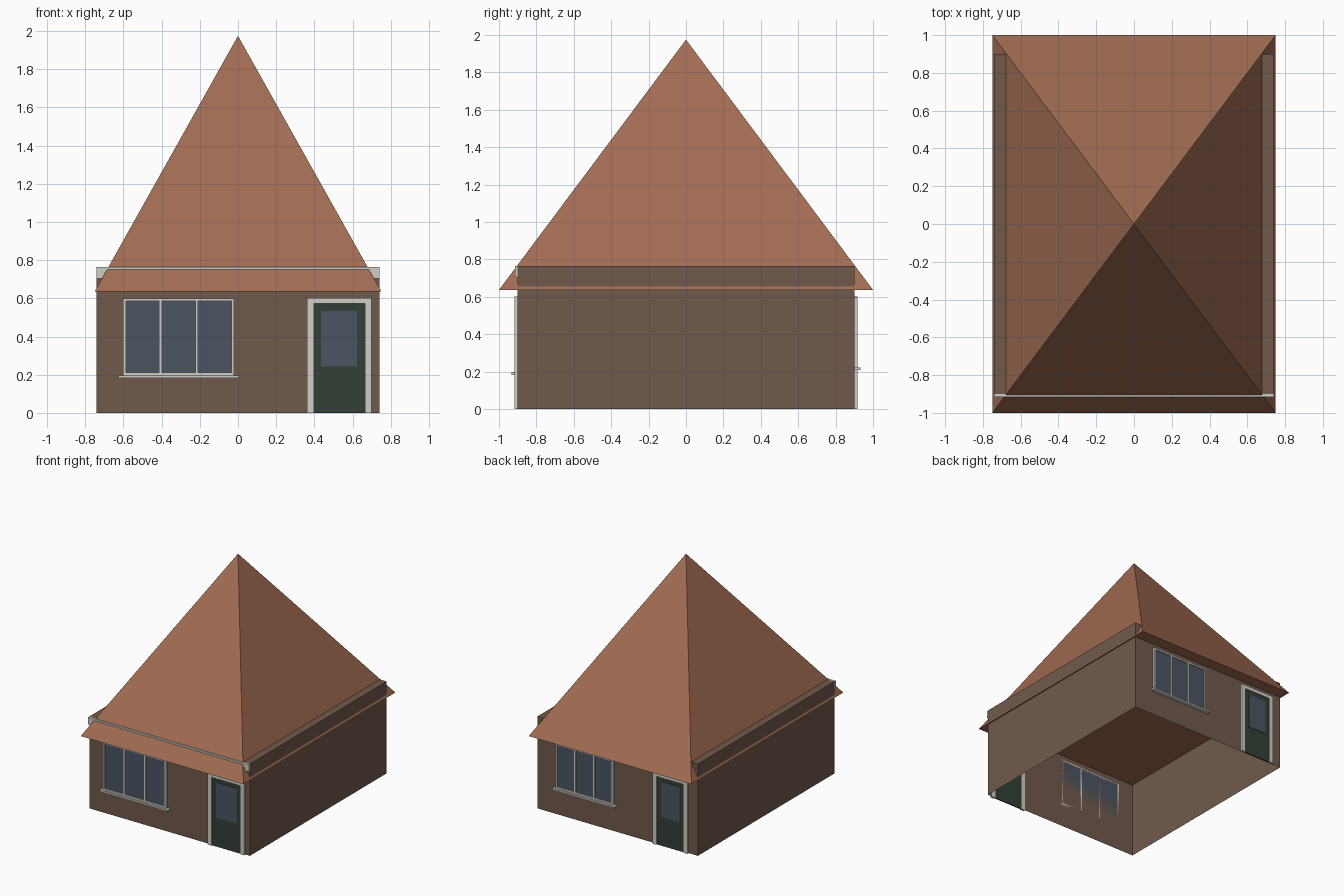
import bpy, bmesh

if "Cube" in bpy.data.objects:
    bpy.data.objects.remove(bpy.data.objects["Cube"])


def material(name, rgb):
    m = bpy.data.materials.new(name)
    m.diffuse_color = (*rgb, 1)
    m.use_nodes = True
    m.node_tree.nodes["Principled BSDF"].inputs["Base Color"].default_value = m.diffuse_color
    return m


ROOF = material("roof_tile", (0.36, 0.15, 0.085))
WALL = material("brown_brick", (0.165, 0.102, 0.072))
WHITE = material("white_trim", (0.63, 0.63, 0.58))
GLASS = material("dark_glass", (0.07, 0.09, 0.125))
GREEN = material("green_paint", (0.034, 0.05, 0.037))


def finish(name, bm, mat):
    bmesh.ops.recalc_face_normals(bm, faces=bm.faces)
    me = bpy.data.meshes.new(name)
    bm.to_mesh(me)
    bm.free()
    me.materials.append(mat)
    ob = bpy.data.objects.new(name, me)
    bpy.context.collection.objects.link(ob)
    return ob


def add_box(bm, x, y, z, turn=1):
    """Box from (min, max) ranges; turn=-1 rotates it half a turn to the back."""
    verts = bmesh.ops.create_cube(bm, size=1)["verts"]
    for v in verts:
        px = x[0] + (v.co.x + 0.5) * (x[1] - x[0])
        py = y[0] + (v.co.y + 0.5) * (y[1] - y[0])
        pz = z[0] + (v.co.z + 0.5) * (z[1] - z[0])
        v.co = (px * turn, py * turn, pz)


def boxes(name, mat, parts, turn=1):
    bm = bmesh.new()
    for p in parts:
        add_box(bm, *p, turn)
    return finish(name, bm, mat)


# Walls: one box, open underneath
bm = bmesh.new()
add_box(bm, (-0.74, 0.74), (-0.9, 0.9), (0, 0.765))
floor = [f for f in bm.faces if f.calc_center_median().z < 0.01]
bmesh.ops.delete(bm, geom=floor, context='FACES_ONLY')
finish("walls", bm, WALL)

# Pyramid roof with a closed soffit
bm = bmesh.new()
base = [bm.verts.new(c) for c in ((-0.75, -1, 0.637), (0.75, -1, 0.637),
                                  (0.75, 1, 0.637), (-0.75, 1, 0.637))]
apex = bm.verts.new((0, 0, 1.975))
bm.faces.new(base)
for i in range(4):
    bm.faces.new((base[i], base[(i + 1) % 4], apex))
finish("roof", bm, ROOF)

# Fascia board poking through the front of the roof
boxes("fascia", WHITE, [((-0.74, 0.74), (-0.915, -0.9), (0.705, 0.765))])


def window(side, x0, x1, z0, z1, turn):
    t = 0.014
    y = (-0.917, -0.9)
    bars = [((x0, x1), y, (z0, z0 + t)), ((x0, x1), y, (z1 - t, z1))]
    for i in range(4):  # jambs and mullions
        x = x0 + (x1 - x0 - t) * i / 3
        bars.append(((x, x + t), y, (z0 + t, z1 - t)))
    boxes(side + "_window_frame", WHITE, bars, turn)
    boxes(side + "_window_glass", GLASS,
          [((x0 + t, x1 - t), (-0.909, -0.9), (z0 + t, z1 - t))], turn)
    boxes(side + "_window_sill", WHITE,
          [((x0 - 0.023, x1 + 0.025), (-0.932, -0.9), (z0 - 0.014, z0))], turn)


def door(side, x0, x1, z1, turn):
    j = 0.036
    y = (-0.918, -0.9)
    boxes(side + "_door_frame", WHITE,
          [((x0, x0 + j), y, (0, z1)), ((x1 - j, x1), y, (0, z1)),
           ((x0 + j, x1 - j), y, (z1 - 0.03, z1))], turn)
    boxes(side + "_door_leaf", GREEN,
          [((x0 + j, x1 - j), (-0.91, -0.9), (0, z1 - 0.03))], turn)
    boxes(side + "_door_glass", GLASS,
          [((x0 + j + 0.038, x1 - j - 0.04), (-0.914, -0.905), (0.243, 0.535))], turn)


# Front facade, and the slightly smaller openings on the back
window("front", -0.602, -0.02, 0.197, 0.6, 1)
door("front", 0.362, 0.7, 0.603, 1)
window("back", -0.56, -0.03, 0.222, 0.6, -1)
door("back", 0.335, 0.655, 0.603, -1)
